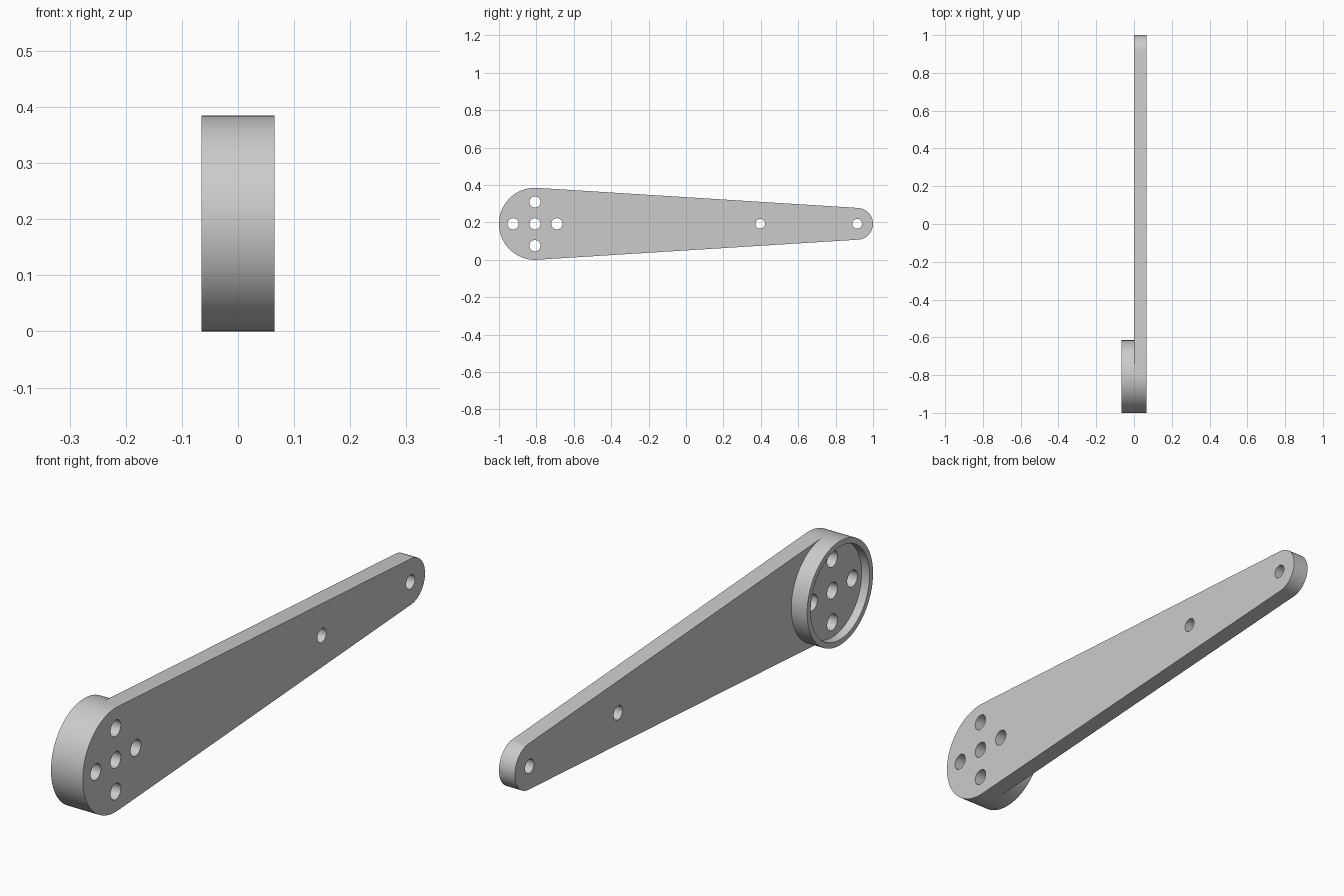
import bpy
import bmesh
from math import acos, cos, sin, pi, radians

if "Cube" in bpy.data.objects:
    bpy.data.objects.remove(bpy.data.objects["Cube"], do_unlink=True)

# Main dimensions
HEAD_R, TAIL_R = 0.1925, 0.085
HEAD_Y, TAIL_Y = HEAD_R - 1, 1 - TAIL_R
MID_Z = HEAD_R
HALF = 0.065          # plate spans 0..HALF, hub spans -HALF..0
FLOOR = -0.033        # bottom of the hub pocket
POCKET_R = 0.172
BOLT_R, BOLT_OFFSET = 0.03, 0.117
PIN_R, PIN_Y = 0.026, 0.397

bm = bmesh.new()


def arc(y, z, r, start, end, steps):
    """Points on an arc in the side plane, both ends included."""
    return [(y + r * cos(start + (end - start) * i / steps),
             z + r * sin(start + (end - start) * i / steps))
            for i in range(steps + 1)]


def circle(y, z, r, steps=40):
    return arc(y, z, r, 0, 2 * pi, steps)[:-1]


def wall(loop, x0, x1):
    """Side faces that sweep a closed loop from x0 to x1."""
    a = [bm.verts.new((x0, y, z)) for y, z in loop]
    b = [bm.verts.new((x1, y, z)) for y, z in loop]
    for i in range(len(loop)):
        j = (i + 1) % len(loop)
        bm.faces.new((a[i], a[j], b[j], b[i]))


def cap(x, *loops):
    """Flat face at x bounded by the first loop, with the others as holes."""
    edges = []
    for loop in loops:
        v = [bm.verts.new((x, y, z)) for y, z in loop]
        edges += [bm.edges.new((v[i - 1], v[i])) for i in range(len(v))]
    bmesh.ops.triangle_fill(bm, use_beauty=True, edges=edges, normal=(1, 0, 0))


# Profiles: two round ends joined by tangent lines
tangent = acos((HEAD_R - TAIL_R) / (TAIL_Y - HEAD_Y))
head_outer = arc(HEAD_Y, MID_Z, HEAD_R, tangent, 2 * pi - tangent, 56)
head_inner = arc(HEAD_Y, MID_Z, HEAD_R, -tangent, tangent, 52)
tail = arc(TAIL_Y, MID_Z, TAIL_R, -tangent, tangent, 40)
outline = head_outer + tail
hub = head_outer + head_inner[1:-1]
pocket = circle(HEAD_Y, MID_Z, POCKET_R, 96)

# Holes: centre and four around it in the hub, two along the arm
bolts = [circle(HEAD_Y, MID_Z, BOLT_R)]
for k in range(4):
    bolts.append(circle(HEAD_Y + BOLT_OFFSET * cos(k * pi / 2),
                        MID_Z + BOLT_OFFSET * sin(k * pi / 2), BOLT_R))
pins = [circle(y, MID_Z, PIN_R) for y in (PIN_Y, TAIL_Y)]

# Tapered plate
wall(outline, 0, HALF)
cap(HALF, outline, *bolts, *pins)
cap(0, tail + head_inner[::-1], *pins)

# Hub with its shallow pocket
wall(hub, -HALF, 0)
wall(pocket, -HALF, FLOOR)
cap(-HALF, hub, pocket)
cap(FLOOR, pocket, *bolts)

# Hole walls
for loop in bolts:
    wall(loop, FLOOR, HALF)
for loop in pins:
    wall(loop, 0, HALF)

bmesh.ops.remove_doubles(bm, verts=bm.verts[:], dist=0.00005)
bmesh.ops.recalc_face_normals(bm, faces=bm.faces[:])

mesh = bpy.data.meshes.new("lever_arm")
bm.to_mesh(mesh)
bm.free()
arm = bpy.data.objects.new("lever_arm", mesh)
bpy.context.collection.objects.link(arm)

# Plain grey finish
grey = bpy.data.materials.new("light_grey")
grey.use_nodes = True
colour = (0.6, 0.6, 0.6, 1)
grey.diffuse_color = colour
grey.node_tree.nodes["Principled BSDF"].inputs["Base Color"].default_value = colour
mesh.materials.append(grey)

# Smooth round walls, crisp edges
bpy.ops.object.select_all(action="DESELECT")
arm.select_set(True)
bpy.context.view_layer.objects.active = arm
bpy.ops.object.shade_smooth_by_angle(angle=radians(30))
